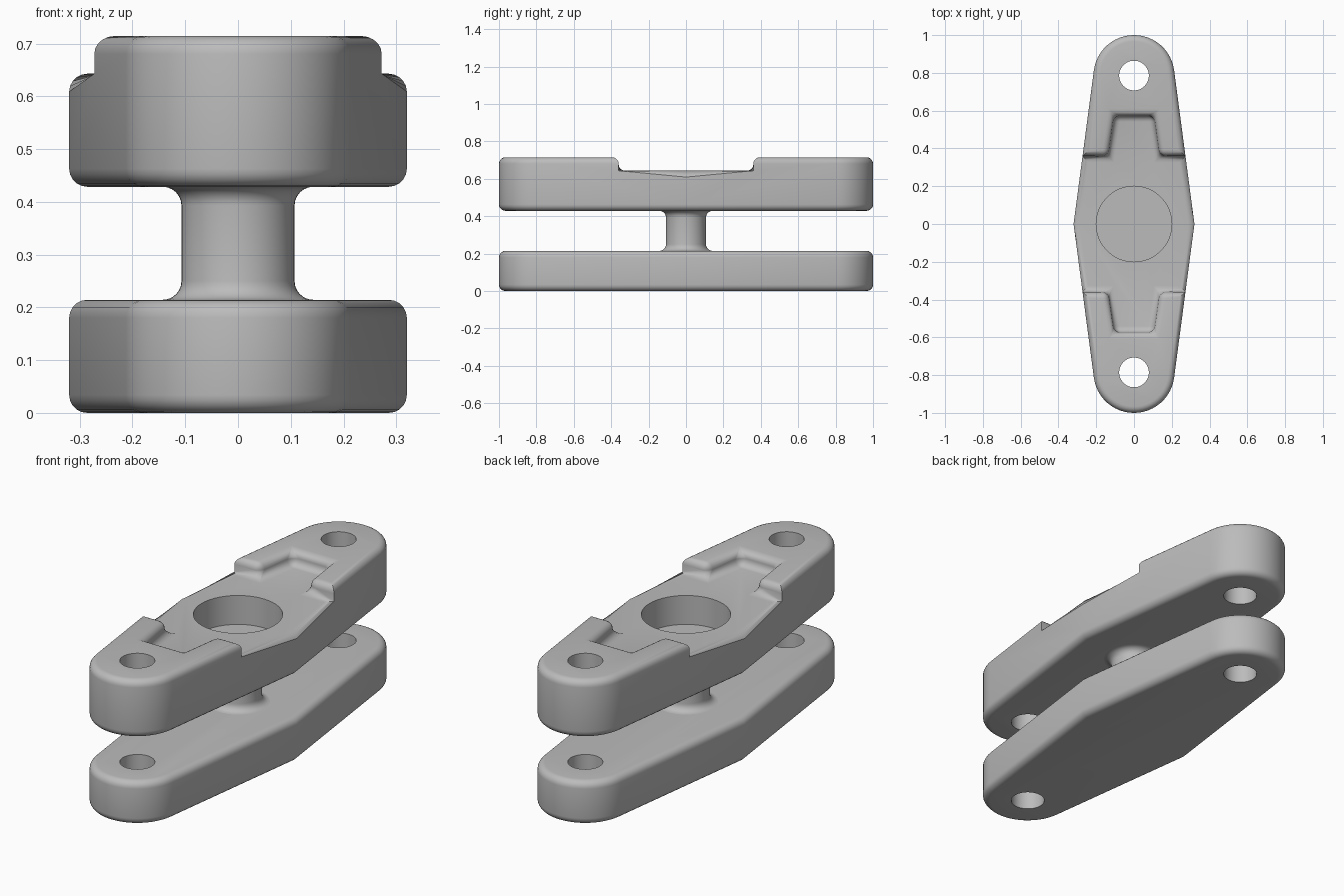
import bpy, bmesh, math

cube = bpy.data.objects.get("Cube")
if cube:
    bpy.data.objects.remove(cube, do_unlink=True)

U = 1 / 14                      # base module of the part
FILLET = 0.034
END_Y, END_R = 11 * U, 3 * U    # rounded ends, concentric with bolt holes
HALF_W = 0.32

steel = bpy.data.materials.new("grey_metal")
steel.use_nodes = True
grey = (0.5, 0.5, 0.5, 1)
steel.diffuse_color = grey
steel.node_tree.nodes["Principled BSDF"].inputs["Base Color"].default_value = grey


def prism(name, outline, z0, z1):
    """Extrude a closed outline between two heights."""
    bm = bmesh.new()
    low = [bm.verts.new((x, y, z0)) for x, y in outline]
    high = [bm.verts.new((x, y, z1)) for x, y in outline]
    bm.faces.new(high)
    bm.faces.new(low[::-1])
    for i in range(len(low)):
        j = (i + 1) % len(low)
        bm.faces.new((low[i], low[j], high[j], high[i]))
    return to_object(name, bm)


def to_object(name, bm):
    bmesh.ops.recalc_face_normals(bm, faces=bm.faces)
    mesh = bpy.data.meshes.new(name)
    bm.to_mesh(mesh)
    bm.free()
    obj = bpy.data.objects.new(name, mesh)
    bpy.context.collection.objects.link(obj)
    mesh.materials.append(steel)
    return obj


def circle(radius, y=0, n=48):
    return [(radius * math.cos(math.tau * i / n), y + radius * math.sin(math.tau * i / n))
            for i in range(n)]


def cut(obj, cutters):
    """Subtract cutters, bake the result, then discard the cutters."""
    for c in cutters:
        mod = obj.modifiers.new("cut", 'BOOLEAN')
        mod.operation, mod.solver, mod.object = 'DIFFERENCE', 'EXACT', c
    baked = bpy.data.meshes.new_from_object(
        obj.evaluated_get(bpy.context.evaluated_depsgraph_get()))
    obj.modifiers.clear()
    obj.data = baked
    for c in cutters:
        bpy.data.objects.remove(c, do_unlink=True)


def round_edges(obj):
    """Fillet rims and pocket corners, leaving the side walls' upright edges."""
    bm = bmesh.new()
    bm.from_mesh(obj.data)
    bmesh.ops.remove_doubles(bm, verts=bm.verts, dist=1e-5)
    edges = []
    for e in bm.edges:
        if len(e.link_faces) != 2 or e.calc_face_angle() < math.radians(40):
            continue
        a, b = e.verts
        upright = abs(a.co.z - b.co.z) > 0.01
        if not upright or abs(a.co.x) < 0.2:
            edges.append(e)
    bmesh.ops.bevel(bm, geom=edges, offset=FILLET, segments=5, profile=0.5,
                    affect='EDGES', clamp_overlap=True)
    bm.to_mesh(obj.data)
    bm.free()


def smooth(obj):
    bpy.ops.object.select_all(action='DESELECT')
    obj.select_set(True)
    bpy.context.view_layer.objects.active = obj
    bpy.ops.object.shade_smooth_by_angle(angle=math.radians(35))


# Plate outline: straight flanks tangent to both round ends
reach = math.hypot(HALF_W, END_Y)
start = math.acos(END_R / reach) - math.atan2(END_Y, HALF_W)
arc = [start + (math.pi - 2 * start) * i / 24 for i in range(25)]
far_end = [(END_R * math.cos(a), END_Y + END_R * math.sin(a)) for a in arc]
outline = [(HALF_W, 0)] + far_end + [(-HALF_W, 0)] + [(-x, -y) for x, y in far_end]

# Pocket outline: full-width band with a tapered tongue at each end
half = [(0.6, 0.36), (0.135, 0.36), (0.105, 0.575),
        (-0.105, 0.575), (-0.135, 0.36), (-0.6, 0.36)]
pocket = half + [(-x, -y) for x, y in half]


def bolt_holes(z0, z1):
    return [prism("hole_cutter", circle(1.1 * U, s * END_Y), z0, z1) for s in (-1, 1)]


# Lower plate
lower = prism("lower_plate", outline, 0, 3 * U)
round_edges(lower)
cut(lower, bolt_holes(-0.1, 0.3))

# Upper plate with recessed pocket and round blind seat
upper = prism("upper_plate", outline, 6 * U, 10 * U)
cut(upper, [prism("pocket_cutter", pocket, 9 * U, 1)])
round_edges(upper)
cut(upper, bolt_holes(0.3, 1) + [prism("seat_cutter", circle(0.2), 7 * U, 1)])

# Joining post, flared into both plates
quarter = [math.pi / 2 * i / 6 for i in range(7)]
flare = [(2 * U - U / 2 * math.sin(a), 3.5 * U - U / 2 * math.cos(a)) for a in quarter]
profile = flare + [(r, 9 * U - z) for r, z in reversed(flare)]
bm = bmesh.new()
rings = [[bm.verts.new((x, y, z)) for x, y in circle(r)] for r, z in profile]
for a, b in zip(rings, rings[1:]):
    for i in range(len(a)):
        j = (i + 1) % len(a)
        bm.faces.new((a[i], a[j], b[j], b[i]))
bm.faces.new(rings[0][::-1])
bm.faces.new(rings[-1])
post = to_object("centre_post", bm)

for part in (lower, upper, post):
    smooth(part)
